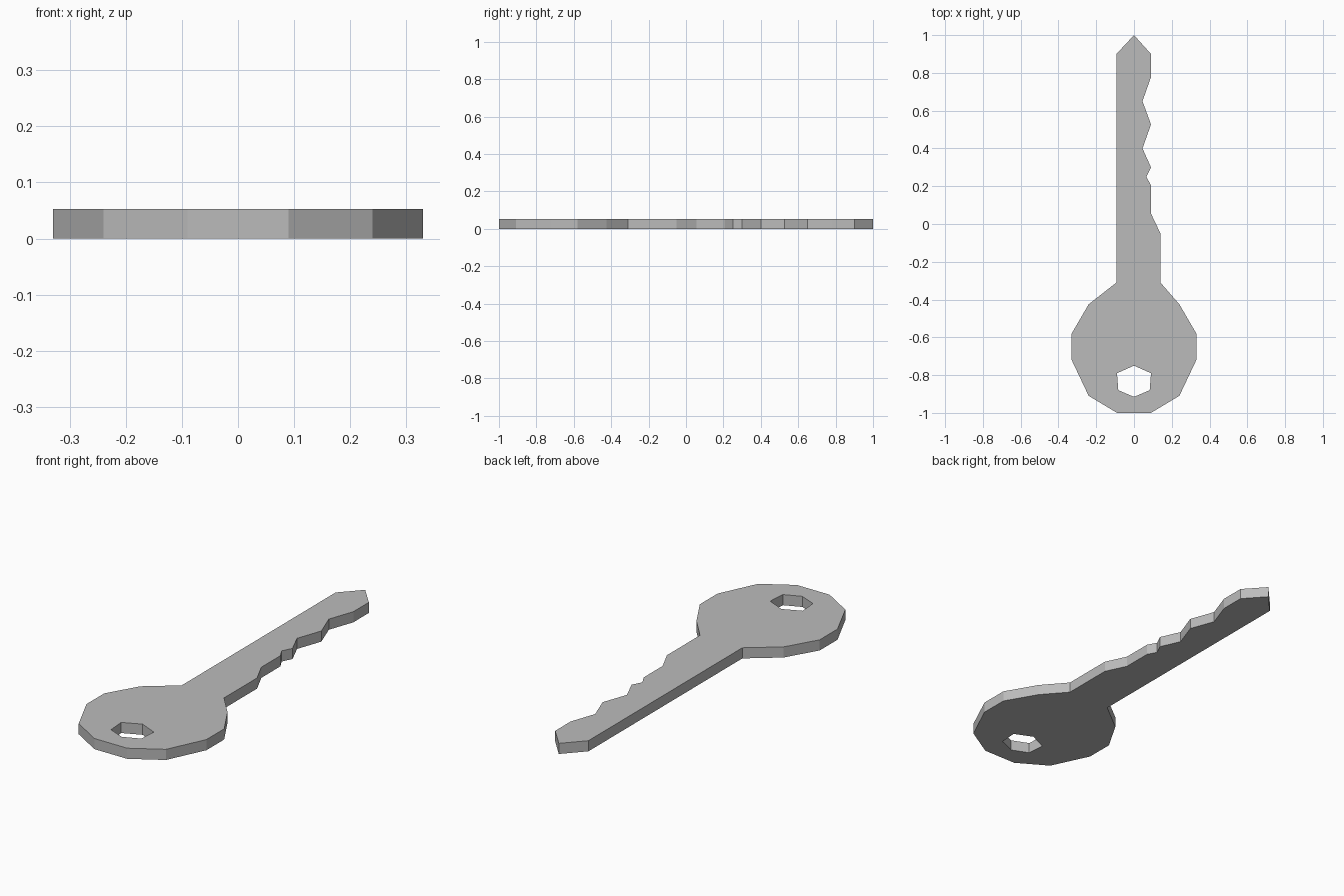
import bpy
import bmesh

THICKNESS = 0.053

cube = bpy.data.objects.get("Cube")
if cube:
    bpy.data.objects.remove(cube, do_unlink=True)


def mirrored(half):
    """Closed loop from a right-hand half outline, mirrored in x."""
    return half + [(-x, y) for x, y in reversed(half) if x > 0]


def add_loop(bm, points):
    verts = [bm.verts.new((x, y, 0)) for x, y in points]
    for a, b in zip(verts, verts[1:] + verts[:1]):
        bm.edges.new((a, b))


# Rounded head, one side from the bottom up to the shoulder
head = [(0.09, -1), (0.24, -0.91), (0.33, -0.72), (0.33, -0.58), (0.24, -0.425)]

# Toothed edge from shoulder to tip, then the straight back edge
blade = [(0.14, -0.31), (0.14, -0.05), (0.09, 0.055), (0.09, 0.205),
         (0.065, 0.25), (0.09, 0.30), (0.045, 0.40), (0.09, 0.527),
         (0.045, 0.65), (0.09, 0.778), (0.09, 0.90), (0, 1),
         (-0.093, 0.90), (-0.093, -0.31)]

outline = head + blade + [(-x, y) for x, y in reversed(head)]

# Six-sided ring hole
hole = mirrored([(0, -0.915), (0.083, -0.88), (0.09, -0.79), (0, -0.75)])
hole = list(dict.fromkeys(hole))

# Flat plate with the hole left open, extruded to thickness
bm = bmesh.new()
add_loop(bm, outline)
add_loop(bm, hole)
bmesh.ops.triangle_fill(bm, edges=bm.edges[:], use_beauty=True, use_dissolve=False)
extruded = bmesh.ops.extrude_face_region(bm, geom=bm.faces[:], use_keep_orig=True)
top = [v for v in extruded["geom"] if isinstance(v, bmesh.types.BMVert)]
bmesh.ops.translate(bm, verts=top, vec=(0, 0, THICKNESS))
bmesh.ops.recalc_face_normals(bm, faces=bm.faces[:])
mesh = bpy.data.meshes.new("key")
bm.to_mesh(mesh)
bm.free()
key = bpy.data.objects.new("key", mesh)
bpy.context.collection.objects.link(key)

# Plain grey metal
grey = bpy.data.materials.new("grey metal")
grey.use_nodes = True
color = (0.5, 0.5, 0.5, 1)
grey.diffuse_color = color
grey.node_tree.nodes["Principled BSDF"].inputs["Base Color"].default_value = color
mesh.materials.append(grey)
